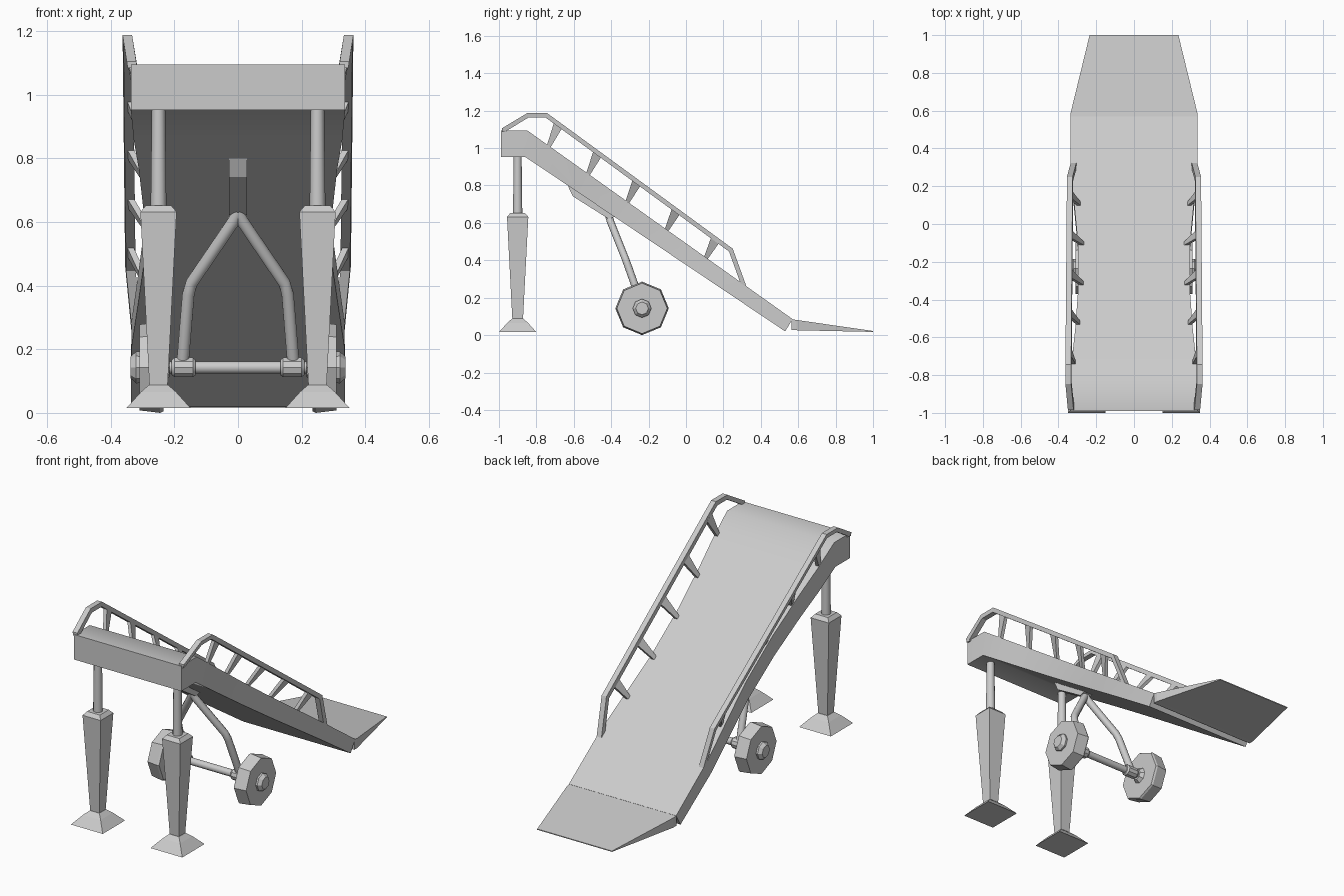
import bpy, bmesh, math
from mathutils import Vector

if "Cube" in bpy.data.objects:
    bpy.data.objects.remove(bpy.data.objects["Cube"])


def loft(name, rings, mirror=False, smooth=None):
    """Skin a list of equal-sized rings and cap both ends."""
    bm = bmesh.new()
    vs = [[bm.verts.new(p) for p in r] for r in rings]
    n = len(rings[0])
    for a, b in zip(vs, vs[1:]):
        for i in range(n):
            j = (i + 1) % n
            bm.faces.new((a[i], a[j], b[j], b[i]))
    bm.faces.new(vs[0])
    bm.faces.new(vs[-1])
    bmesh.ops.recalc_face_normals(bm, faces=bm.faces)
    me = bpy.data.meshes.new(name)
    bm.to_mesh(me)
    bm.free()
    if smooth:
        me.polygons.foreach_set("use_smooth", [True] * len(me.polygons))
        me.set_sharp_from_angle(angle=math.radians(smooth))
    ob = bpy.data.objects.new(name, me)
    bpy.context.collection.objects.link(ob)
    if mirror:
        ob.modifiers.new("Mirror", 'MIRROR').use_mirror_merge = False
    return ob


def tube(name, pts, radii, n=10, mirror=False, smooth=50):
    """Round section swept along a path."""
    pts = [Vector(p) for p in pts]
    rings = []
    for i, p in enumerate(pts):
        t = (pts[min(i + 1, len(pts) - 1)] - pts[max(i - 1, 0)]).normalized()
        u = Vector((0, 1, 0))
        u = (u - t * u.dot(t)).normalized()
        v = t.cross(u)
        rings.append([p + radii[i] * (u * math.cos(a) + v * math.sin(a))
                      for a in (2 * math.pi * k / n for k in range(n))])
    return loft(name, rings, mirror, smooth)


def square_stack(name, x, y, levels):
    """Square sections (half size, z), mirrored across x."""
    return loft(name, [[(x + sx * h, y + sy * h, z) for sx, sy in
                        ((-1, -1), (1, -1), (1, 1), (-1, 1))] for h, z in levels], True)


def deck_z(y):
    return 1.095 - 0.711 * max(0, y + 0.85)


# Waisted sloping deck: (y top, y bottom, z bottom, half width)
sections = [(-0.99, -0.99, 0.953, 0.337), (-0.85, -0.86, 0.953, 0.337)]
for t, w in ((0.1, 0.328), (0.2, 0.312), (0.35, 0.296), (0.52, 0.296),
             (0.66, 0.315), (0.8, 0.335), (1, 0.337)):
    sections.append((-0.85 + 1.42 * t, -0.86 + 1.39 * t, 0.953 - 0.933 * t, w))
loft("ramp_deck", [[(-w, yt, deck_z(yt)), (w, yt, deck_z(yt)), (w, yb, zb), (-w, yb, zb)]
                   for yt, yb, zb, w in sections], smooth=40)

# Tapered ground flap
loft("ground_flap", [[(-w, y, zt), (w, y, zt), (w, y, zb), (-w, y, zb)]
                     for y, zt, zb, w in ((0.565, 0.085, 0.026, 0.335),
                                          (0.59, 0.081, 0.026, 0.335),
                                          (1.0, 0.022, 0.017, 0.235))])

# Side rails, leaning outward: (x, y, z) of outer centre line
rail = [(0.332, -0.985, 1.085), (0.335, -0.985, 1.105), (0.348, -0.847, 1.188),
        (0.348, -0.744, 1.188), (0.34, 0.25, 0.462), (0.32, 0.325, 0.255)]
rings = []
for i, (x, y, z) in enumerate(rail):
    p = Vector((y, z))
    a, b = Vector(rail[max(i - 1, 0)][1:]), Vector(rail[min(i + 1, 5)][1:])
    d1 = (p - a).normalized() if i else (b - p).normalized()
    d2 = (b - p).normalized() if i < 5 else d1
    m = (d1 + d2).normalized()
    q = p + Vector((m.y, -m.x)) * (0.024 / max(0.6, m.dot(d1)))
    rings.append([(x - 0.015, y, z), (x + 0.015, y, z),
                  (x + 0.012, q.x, q.y), (x - 0.018, q.x, q.y)])
loft("side_rail", rings, True)

# Tapered rail struts reaching inward to the deck
for i, xb in enumerate((0.318, 0.293, 0.275, 0.272, 0.29)):
    yt = -0.683 + 0.21 * i
    yb = yt - 0.052
    zt = 1.188 - 0.7304 * (yt + 0.744) - 0.02
    zb = deck_z(yb) - 0.006
    loft("rail_strut", [
        [(x - 0.01, y - h, z + h * .65), (x + 0.01, y - h, z + h * .65),
         (x + 0.01, y + h, z - h * .65), (x - 0.01, y + h, z - h * .65)]
        for x, y, z, h in ((0.34, yt, zt, 0.022), (xb, yb, zb, 0.009))], True)

# Telescopic front legs with flared feet
tube("leg_post", [(0.25, -0.9, 0.64), (0.25, -0.9, 0.97)], [0.025, 0.021], 12, True)
square_stack("leg_sleeve", 0.25, -0.9,
             [(0.028, 0.075), (0.057, 0.632), (0.04, 0.652)])
square_stack("leg_foot", 0.25, -0.9,
             [(0.1, 0.016), (0.055, 0.066), (0.03, 0.088)])

# Bracket under the deck
loft("wheel_bracket", [[(x, -0.635, 0.805), (x, -0.605, 0.742),
                        (x, -0.415, 0.622), (x, -0.37, 0.635)] for x in (-0.028, 0.028)])

# Forked wheel strut, axle and clamps
tube("fork_arm", [(0, -0.412, 0.635), (0.012, -0.403, 0.605), (0.145, -0.325, 0.41),
                  (0.156, -0.312, 0.375), (0.175, -0.23, 0.145)], [0.02] * 5, 10, True)
AY, AZ = -0.235, 0.143
tube("axle", [(-0.26, AY, AZ), (0.26, AY, AZ)], [0.02, 0.02], 10)
tube("axle_clamp", [(x, AY, AZ) for x in (0.133, 0.142, 0.2, 0.209)],
     [0.025, 0.032, 0.032, 0.025], 10, True, 30)

# Eight-sided wheels with hubs
tube("wheel", [(x, AY, AZ) for x in (0.235, 0.245, 0.31)],
     [0.138, 0.143, 0.135], 8, True, 20)
tube("wheel_hub", [(x, AY, AZ) for x in (0.215, 0.235, 0.32, 0.338)],
     [0.03, 0.045, 0.05, 0.034], 8, True, 20)
